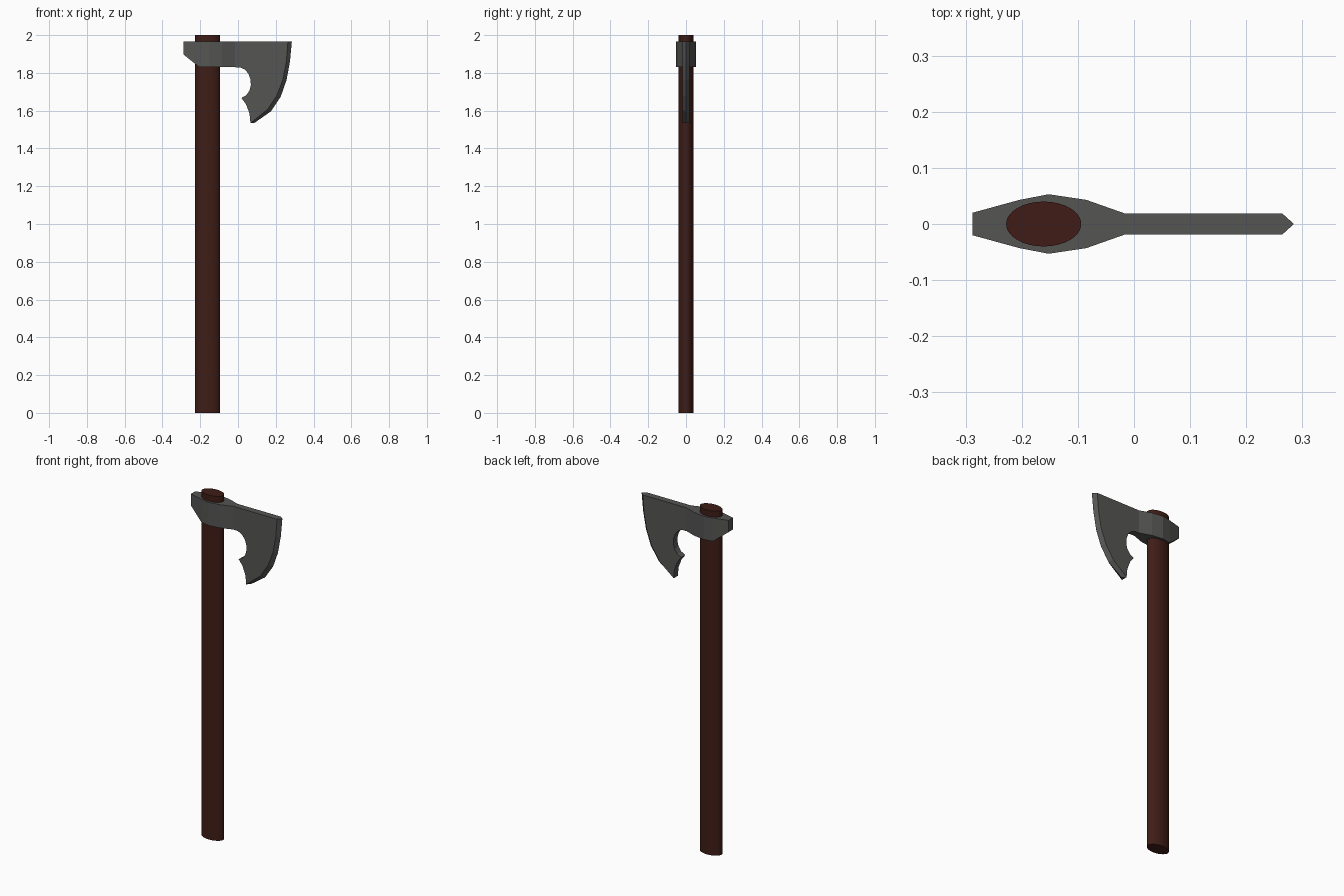
import bpy, bmesh, math

if "Cube" in bpy.data.objects:
    bpy.data.objects.remove(bpy.data.objects["Cube"])


def paint(obj, name, color):
    mat = bpy.data.materials.new(name)
    mat.diffuse_color = (*color, 1)
    mat.use_nodes = True
    mat.node_tree.nodes["Principled BSDF"].inputs["Base Color"].default_value = mat.diffuse_color
    obj.data.materials.append(mat)


# Handle: oval shaft
bpy.ops.mesh.primitive_cylinder_add(vertices=32, radius=1, depth=2, location=(-0.161, 0, 1))
handle = bpy.context.object
handle.name = "handle"
handle.scale = (0.067, 0.04, 1)
bpy.ops.object.transform_apply(location=False, rotation=False, scale=True)
bpy.ops.object.shade_smooth_by_angle(angle=math.radians(30))
paint(handle, "dark_wood", (0.05, 0.012, 0.008))

# Axe head: faceted socket stations (x, half thickness, underside z)
TOP, LOW, T = 1.965, 1.83, 0.019
stations = [(-0.288, 0.02, 1.897), (-0.204, 0.043, LOW), (-0.152, 0.053, LOW),
            (-0.085, 0.043, LOW), (-0.017, T, LOW)]
# Cutting edge: (bevel start x, z, edge x, z), top to bottom
edge = [(0.264, TOP, 0.285, TOP), (0.256, 1.86, 0.275, 1.86), (0.238, 1.765, 0.257, 1.762),
        (0.206, 1.681, 0.226, 1.674), (0.155, 1.605, 0.174, 1.596), (0.066, 1.534, 0.085, 1.534)]
# Beard underside: from the lower tip back to the socket
beard = [(0.061, 1.585), (0.042, 1.635), (0.018, 1.667), (0.044, 1.682), (0.061, 1.706),
         (0.068, 1.735), (0.066, 1.766), (0.055, 1.796), (0.036, 1.818), (0.012, 1.829)]

bm = bmesh.new()


def pair(x, y, z):
    return [bm.verts.new((x, s * y, z)) for s in (-1, 1)]


# Socket
tops = [pair(x, y, TOP) for x, y, z in stations]
lows = [pair(x, y, z) for x, y, z in stations]
for i in range(len(stations) - 1):
    a, b, c, d = tops[i], tops[i + 1], lows[i], lows[i + 1]
    for quad in ((a[0], b[0], b[1], a[1]), (c[0], d[0], d[1], c[1]),
                 (a[0], b[0], d[0], c[0]), (a[1], b[1], d[1], c[1])):
        bm.faces.new(quad)
bm.faces.new((tops[0][0], tops[0][1], lows[0][1], lows[0][0]))

# Blade plate with bevelled edge
inner = [pair(x, T, z) for x, z, _, _ in edge]
outer = [bm.verts.new((x, 0, z)) for _, _, x, z in edge]
under = [inner[-1]] + [pair(x, T, z) for x, z in beard] + [lows[-1]]
for s in (0, 1):
    bm.faces.new([p[s] for p in [tops[-1]] + inner + under[1:]])
    for i in range(len(edge) - 1):
        bm.faces.new((inner[i][s], outer[i], outer[i + 1], inner[i + 1][s]))
for a, b in zip(under, under[1:]):
    bm.faces.new((a[0], b[0], b[1], a[1]))
bm.faces.new((tops[-1][0], inner[0][0], outer[0], inner[0][1], tops[-1][1]))
bm.faces.new((inner[-1][0], outer[-1], inner[-1][1]))
bmesh.ops.recalc_face_normals(bm, faces=bm.faces)

mesh = bpy.data.meshes.new("axe_head")
bm.to_mesh(mesh)
bm.free()
head = bpy.data.objects.new("axe_head", mesh)
bpy.context.collection.objects.link(head)
paint(head, "dark_steel", (0.09, 0.09, 0.088))
